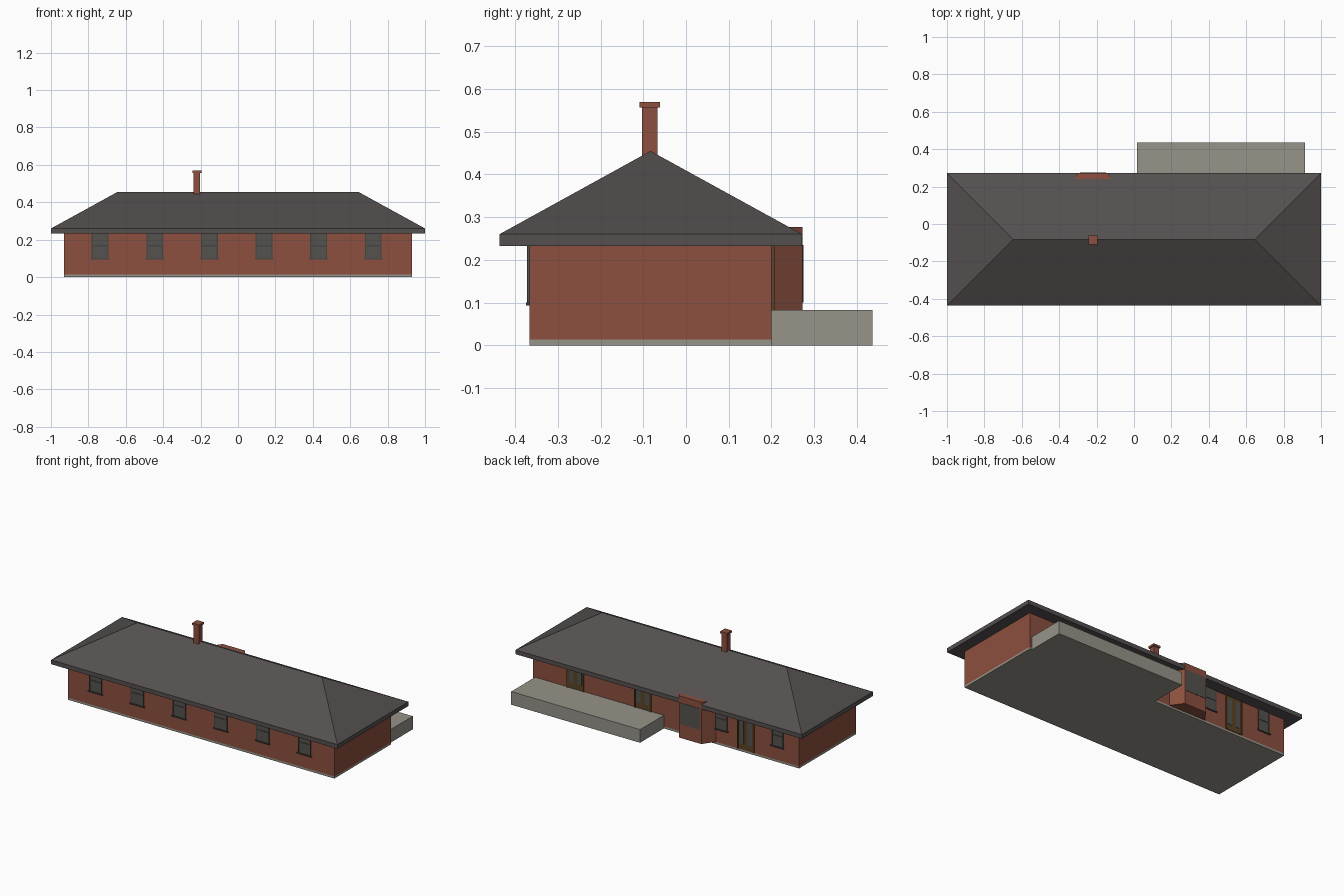
import bpy, bmesh

cube = bpy.data.objects.get("Cube")
if cube:
    bpy.data.objects.remove(cube, do_unlink=True)


def material(name, r, g, b):
    m = bpy.data.materials.new(name)
    m.use_nodes = True
    m.diffuse_color = (r, g, b, 1)
    node = next(n for n in m.node_tree.nodes if n.type == 'BSDF_PRINCIPLED')
    node.inputs["Base Color"].default_value = (r, g, b, 1)
    node.inputs["Roughness"].default_value = 0.9
    return m


BRICK = material("red brick", 0.262, 0.08, 0.05)
ROOF = material("slate grey", 0.089, 0.08, 0.078)
CONCRETE = material("concrete", 0.305, 0.292, 0.25)
GLASS = material("dark glass", 0.089, 0.086, 0.076)
FRAME = material("charcoal frame", 0.06, 0.058, 0.055)
WOOD = material("brown wood", 0.102, 0.058, 0.019)


def loft(name, rings, mat):
    """Solid through stacked rings, each a list of (x, y) points and a height."""
    bm = bmesh.new()
    loops = [[bm.verts.new((x, y, z)) for x, y in pts] for pts, z in rings]
    n = len(loops[0])
    bm.faces.new(loops[0][::-1])
    bm.faces.new(loops[-1])
    for low, high in zip(loops, loops[1:]):
        for i in range(n):
            j = (i + 1) % n
            bm.faces.new((low[i], low[j], high[j], high[i]))
    bmesh.ops.remove_doubles(bm, verts=bm.verts, dist=1e-5)
    bmesh.ops.recalc_face_normals(bm, faces=bm.faces)
    mesh = bpy.data.meshes.new(name)
    bm.to_mesh(mesh)
    bm.free()
    mesh.materials.append(mat)
    obj = bpy.data.objects.new(name, mesh)
    bpy.context.collection.objects.link(obj)
    return obj


def rect(x0, x1, y0, y1):
    return [(x0, y0), (x1, y0), (x1, y1), (x0, y1)]


def box(name, x0, x1, y0, y1, z0, z1, mat):
    base = rect(x0, x1, y0, y1)
    return loft(name, [(base, z0), (base, z1)], mat)


FRONT, BACK, EAVE = -0.367, 0.2, 0.235


def plate(name, x0, x1, z0, z1, wall, out, depth, mat):
    """Thin plate standing proud of a wall; out is -1 for front, 1 for back."""
    y0, y1 = sorted((wall, wall + out * depth))
    return box(name, x0, x1, y0, y1, z0, z1, mat)


def window(name, x, width, wall, out):
    x0, x1, z0, t = x - width / 2, x + width / 2, 0.1, 0.006
    plate(name + "_glass", x0, x1, z0, EAVE, wall, out, 0.003, GLASS)
    for side, a in (("left", x1 - t), ("right", x0)):
        plate(f"{name}_{side}_jamb", a, a + t, z0, EAVE, wall, out, 0.005, FRAME)
    mid = (z0 + EAVE) / 2
    plate(name + "_crossbar", x0 + t, x1 - t, mid - t / 2, mid + t / 2, wall, out, 0.005, FRAME)
    plate(name + "_sill", x0 - t, x1 + t, z0 - 0.007, z0, wall, out, 0.008, FRAME)


def door(name, x, z0):
    half = 0.058
    plate(name + "_frame", x - half, x + half, z0, EAVE, BACK, 1, 0.003, WOOD)
    for side, s in (("left", 1), ("right", -1)):
        c = x + s * half / 2
        plate(f"{name}_{side}_glass", c - 0.015, c + 0.015, z0 + 0.035, EAVE - 0.02,
              BACK, 1, 0.0045, GLASS)
        edge = x + s * (half - 0.003)
        plate(f"{name}_{side}_jamb", edge - 0.004, edge + 0.004, z0, EAVE, BACK, 1, 0.007, WOOD)


# Walls, footing and raised terrace
box("footing", -0.93, 0.93, FRONT, BACK, 0, 0.013, CONCRETE)
box("brick_walls", -0.93, 0.93, FRONT, BACK, 0.013, EAVE, BRICK)
box("terrace", 0.015, 0.915, BACK, 0.437, 0, 0.083, CONCRETE)

# Hipped roof with a deep fascia
eaves = rect(-1, 1, -0.437, 0.272)
ridge = rect(-0.645, 0.645, -0.083, -0.083)
loft("hipped_roof", [(eaves, EAVE - 0.002), (eaves, 0.26), (ridge, 0.455)], ROOF)

# Chimney with cap
CX, CY = -0.22, -0.085
for part, r, z0, z1 in (("shaft", 0.018, 0.4, 0.557), ("cap", 0.024, 0.557, 0.57)):
    box("chimney_" + part, CX - r, CX + r, CY - r, CY + r, z0, z1, BRICK)

# Splayed brick bay rising through the eaves
bay = [(CX - 0.13, BACK), (CX + 0.13, BACK), (CX + 0.078, 0.273), (CX - 0.078, 0.273)]
loft("brick_bay", [(bay, 0.013), (bay, 0.277)], BRICK)
plate("bay_window", CX - 0.07, CX + 0.07, 0.1, EAVE, 0.273, 1, 0.002, GLASS)

# Front windows in an even row, then the rear windows and doors
for i in range(6):
    window(f"front_window_{i + 1}", -0.737 + i * 0.292, 0.09, FRONT, -1)
for i, x in enumerate((-0.39, -0.78)):
    window(f"back_window_{i + 1}", x, 0.08, BACK, 1)
door("ground_door", -0.56, 0.016)
for i, x in enumerate((0.16, 0.63)):
    door(f"terrace_door_{i + 1}", x, 0.083)
